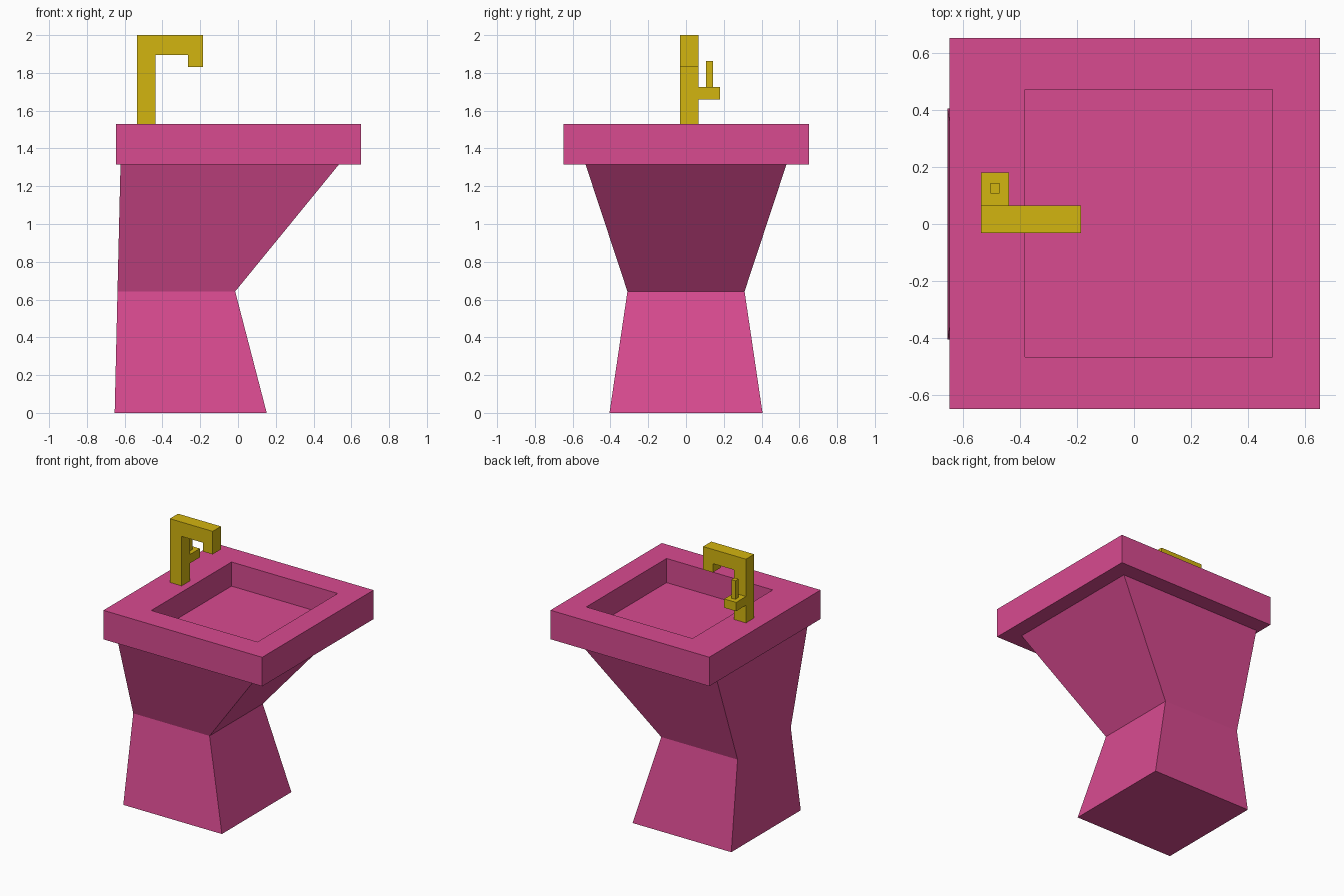
import bpy, bmesh

if "Cube" in bpy.data.objects:
    bpy.data.objects.remove(bpy.data.objects["Cube"])


def material(name, color):
    m = bpy.data.materials.new(name)
    m.diffuse_color = color
    m.use_nodes = True
    m.node_tree.nodes["Principled BSDF"].inputs["Base Color"].default_value = m.diffuse_color
    return m


pink = material("pink_ceramic", (0.69, 0.07, 0.28, 1))
gold = material("gold_metal", (0.65, 0.46, 0.005, 1))


def finish(bm, name, mat):
    bmesh.ops.recalc_face_normals(bm, faces=bm.faces)
    me = bpy.data.meshes.new(name)
    bm.to_mesh(me)
    bm.free()
    me.materials.append(mat)
    ob = bpy.data.objects.new(name, me)
    bpy.context.collection.objects.link(ob)
    return ob


def ring(bm, x0, x1, y0, y1, z):
    return [bm.verts.new((x, y, z)) for x, y in
            ((x0, y0), (x1, y0), (x1, y1), (x0, y1))]


def loft(name, sections, mat):
    """Skin a stack of rectangles (x0, x1, y0, y1, z) and cap both ends."""
    bm = bmesh.new()
    rings = [ring(bm, *s) for s in sections]
    for a, b in zip(rings, rings[1:]):
        for i in range(4):
            j = (i + 1) % 4
            bm.faces.new((a[i], a[j], b[j], b[i]))
    bm.faces.new(rings[0])
    bm.faces.new(rings[-1])
    return finish(bm, name, mat)


def box(name, x0, x1, y0, y1, z0, z1, mat):
    return loft(name, [(x0, x1, y0, y1, z0), (x0, x1, y0, y1, z1)], mat)


# Waisted pedestal
loft("pedestal", [(-0.653, 0.152, -0.405, 0.405, 0),
                  (-0.638, -0.015, -0.31, 0.31, 0.643),
                  (-0.622, 0.535, -0.532, 0.532, 1.316)], pink)

# Basin slab: outside, rim, then down into the recess
outer = (-0.645, 0.651, -0.648, 0.65)
inner = (-0.382, 0.485, -0.466, 0.47)
loft("basin", [(*outer, 1.316), (*outer, 1.53),
               (*inner, 1.53), (*inner, 1.352)], pink)

# Hooked spout: side profile extruded across y
profile = [(-0.535, 1.53), (-0.438, 1.53), (-0.438, 1.895), (-0.265, 1.895),
           (-0.265, 1.83), (-0.185, 1.83), (-0.185, 2.0), (-0.535, 2.0)]
bm = bmesh.new()
face = bm.faces.new([bm.verts.new((x, -0.031, z)) for x, z in profile])
ext = bmesh.ops.extrude_face_region(bm, geom=[face], use_keep_orig=True)
verts = [g for g in ext["geom"] if isinstance(g, bmesh.types.BMVert)]
bmesh.ops.translate(bm, verts=verts, vec=(0, 0.096, 0))
finish(bm, "spout", gold)

# Handle arm and lever
box("handle_arm", -0.535, -0.438, 0.065, 0.18, 1.66, 1.725, gold)
box("handle_lever", -0.503, -0.47, 0.107, 0.143, 1.725, 1.862, gold)
